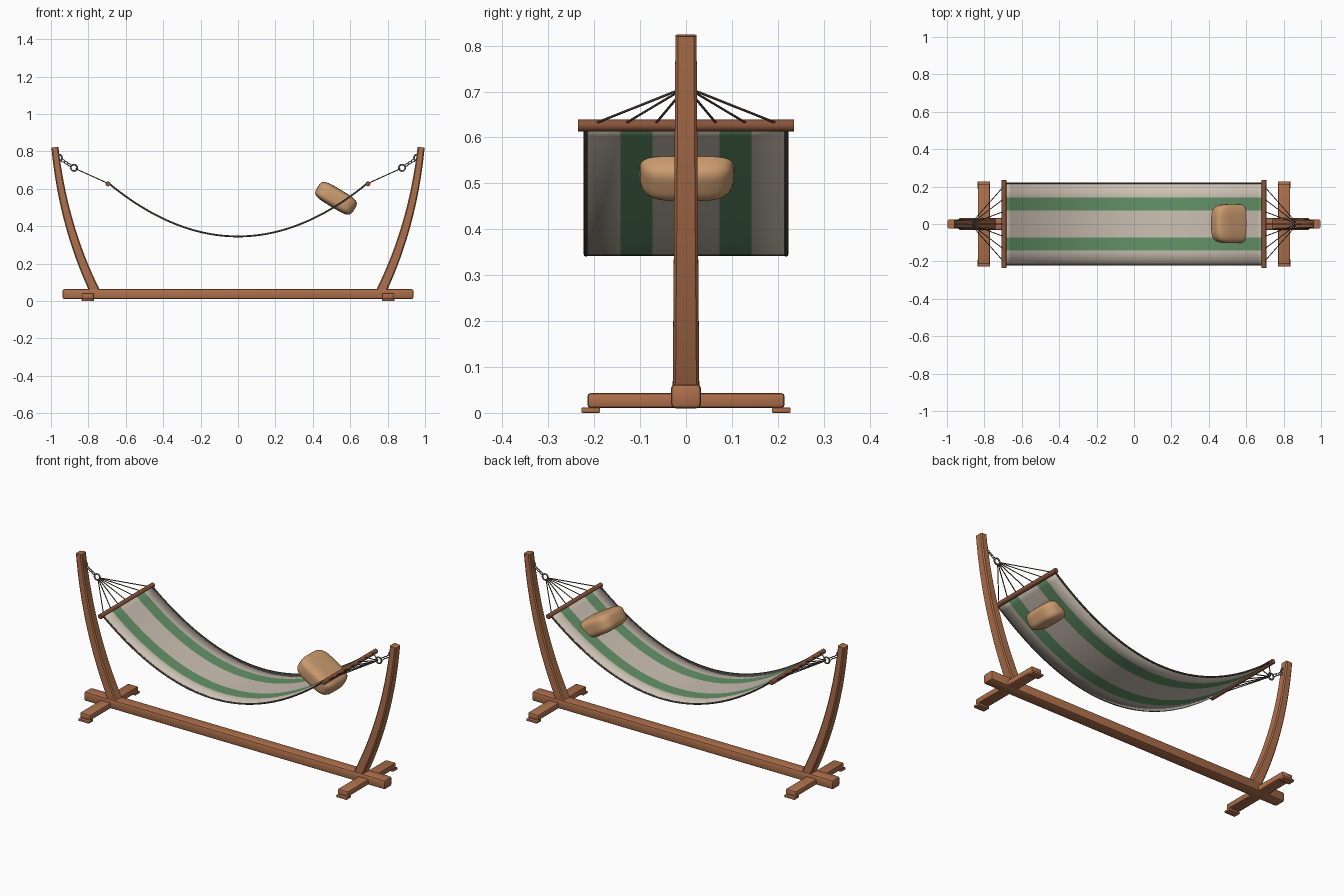
import bpy, bmesh, math
from mathutils import Vector, Matrix

if "Cube" in bpy.data.objects:
    bpy.data.objects.remove(bpy.data.objects["Cube"])


def material(name, r, g, b):
    m = bpy.data.materials.new(name)
    m.diffuse_color = (r, g, b, 1)
    m.use_nodes = True
    m.node_tree.nodes["Principled BSDF"].inputs["Base Color"].default_value = m.diffuse_color
    return m


WOOD = material("wood", .42, .16, .07)
BAR = material("dark_wood", .25, .09, .045)
CREAM = material("cream_cloth", .60, .53, .45)
GREEN = material("green_cloth", .13, .29, .14)
PILLOW = material("pillow_cloth", .60, .33, .16)
ROPE = material("rope", .12, .10, .08)
STEEL = material("steel", .25, .25, .24)


def make(name, bm, mats, smooth=True):
    bmesh.ops.recalc_face_normals(bm, faces=bm.faces)
    me = bpy.data.meshes.new(name)
    bm.to_mesh(me)
    bm.free()
    ob = bpy.data.objects.new(name, me)
    bpy.context.collection.objects.link(ob)
    for m in mats:
        me.materials.append(m)
    if smooth:
        bpy.ops.object.select_all(action='DESELECT')
        ob.select_set(True)
        bpy.context.view_layer.objects.active = ob
        bpy.ops.object.shade_smooth_by_angle(angle=math.radians(35))
    return ob


def box(name, center, size, mat, bevel):
    bm = bmesh.new()
    bmesh.ops.create_cube(bm, size=1)
    for v in bm.verts:
        v.co = Vector(a * b for a, b in zip(v.co, size)) + Vector(center)
    bmesh.ops.bevel(bm, geom=bm.edges[:], offset=bevel, segments=2,
                    profile=.5, affect='EDGES')
    return make(name, bm, [mat])


def sweep(name, path, sections, mat, closed=False):
    """Sweep (side, y) sections along a path lying near the xz plane."""
    bm = bmesh.new()
    rings, n = [], len(path)
    for i, p in enumerate(path):
        a = path[(i - 1) % n] if closed else path[max(i - 1, 0)]
        b = path[(i + 1) % n] if closed else path[min(i + 1, n - 1)]
        t = (Vector(b) - Vector(a)).normalized()
        side = Vector((0, 1, 0)).cross(t).normalized()
        up = t.cross(side)
        rings.append([bm.verts.new(Vector(p) + side * u + up * w)
                      for u, w in sections(i / (n - 1))])
    k = len(rings[0])
    for i in range(n if closed else n - 1):
        r, s = rings[i], rings[(i + 1) % n]
        for j in range(k):
            bm.faces.new((r[j], r[(j + 1) % k], s[(j + 1) % k], s[j]))
    if not closed:
        bm.faces.new(rings[0])
        bm.faces.new(rings[-1])
    return make(name, bm, [mat])


def circle(r, k=8):
    pts = [(r * math.cos(2 * math.pi * j / k), r * math.sin(2 * math.pi * j / k))
           for j in range(k)]
    return lambda t: pts


def rod(name, a, b, r, mat, k=8):
    a, b = Vector(a), Vector(b)
    bm = bmesh.new()
    bmesh.ops.create_cone(bm, cap_ends=True, segments=k, radius1=r, radius2=r,
                          depth=(b - a).length)
    rot = (b - a).to_track_quat('Z', 'Y').to_matrix().to_4x4()
    bmesh.ops.transform(bm, matrix=Matrix.Translation((a + b) / 2) @ rot, verts=bm.verts)
    return make(name, bm, [mat])


def ring(name, c, r, wire, stretch=1, slope=0):
    """Ring or elongated link in the xz plane."""
    path = []
    for i in range(20):
        t = 2 * math.pi * i / 20
        u, w = r * stretch * math.cos(t), r * math.sin(t)
        path.append((c[0] + u * math.cos(slope) - w * math.sin(slope), c[1],
                     c[2] + u * math.sin(slope) + w * math.cos(slope)))
    return sweep(name, path, circle(wire), STEEL, closed=True)


def post_section(t):
    # chamfered rectangle tapering to the top
    h, w, c = .027 - .008 * t, .029 - .006 * t, .006
    return [(h, w - c), (h - c, w), (c - h, w), (-h, w - c),
            (-h, c - w), (c - h, -w), (h - c, -w), (h, c - w)]


def sag(x):
    return .345 + .283 * (x / .69) ** 2


# Stand
box("base_beam", (0, 0, .0365), (1.876, .066, .053), WOOD, .010)
for s, tag in ((-1, "left"), (1, "right")):
    box(tag + "_cross_foot", (s * .803, 0, .027), (.064, .43, .032), WOOD, .007)
    for y in (-1, 1):
        box(tag + "_foot_pad", (s * .803, y * .2075, .006), (.066, .041, .012), WOOD, .003)
    path = []
    for i in range(17):
        t = i / 16
        a, b, c = (1 - t) ** 2, 2 * t * (1 - t), t * t
        path.append((s * (.762 * a + .935 * b + .979 * c), 0, .045 * a + .40 * b + .822 * c))
    sweep(tag + "_post", path, post_section, WOOD)

    # Hanging hardware
    ring(tag + "_eye_bolt", (s * .958, 0, .766), .017, .0045)
    ring(tag + "_hanging_ring", (s * .877, 0, .712), .017, .0045)
    slope = s * math.atan2(.034, .06)
    for i in range(3):
        f = (i + .5) / 3
        ring(tag + "_chain_link", (s * (.893 + .052 * f), 0, .722 + .034 * f),
             .006, .0025, 2, slope)

    # Spreader bar and fan of ropes
    rod(tag + "_spreader_bar", (s * .695, -.235, .626), (s * .695, .235, .626), .013, BAR, 16)
    for j in range(-3, 4):
        rod(tag + "_fan_rope", (s * .866, j * .003, .706),
            (s * .698, j * .0667, .630), .0027, ROPE, 6)

# Striped cloth bed
bm = bmesh.new()
ys = [-.218, -.143, -.073, 0, .073, .143, .218]
N = 48
xs = [-.69 + 1.38 * i / N for i in range(N + 1)]
grid = [[bm.verts.new((x, y, sag(x))) for y in ys] for x in xs]
for i in range(N):
    for j in range(6):
        f = bm.faces.new((grid[i][j], grid[i + 1][j], grid[i + 1][j + 1], grid[i][j + 1]))
        f.material_index = 1 if j in (1, 4) else 0
cloth = make("cloth_bed", bm, [CREAM, GREEN])
mod = cloth.modifiers.new("thickness", 'SOLIDIFY')
mod.thickness = .006
mod.offset = 0

# Edge cords
for y in (-.218, .218):
    sweep("edge_cord", [(x, y, sag(x)) for x in xs], circle(.0048), ROPE)

# Pillow: rounded cushion, tilted
bm = bmesh.new()
bmesh.ops.create_cube(bm, size=2)
bmesh.ops.subdivide_edges(bm, edges=bm.edges[:], cuts=11, use_grid_fill=True)
for v in bm.verts:
    n = sum(abs(c) ** 4 for c in v.co) ** .25
    v.co = Vector((v.co.x * .115, v.co.y * .104, v.co.z * .052)) / n
bmesh.ops.transform(bm, verts=bm.verts, matrix=Matrix.Translation((.524, .002, .549))
                    @ Matrix.Rotation(math.radians(31), 4, 'Y'))
make("pillow", bm, [PILLOW])
